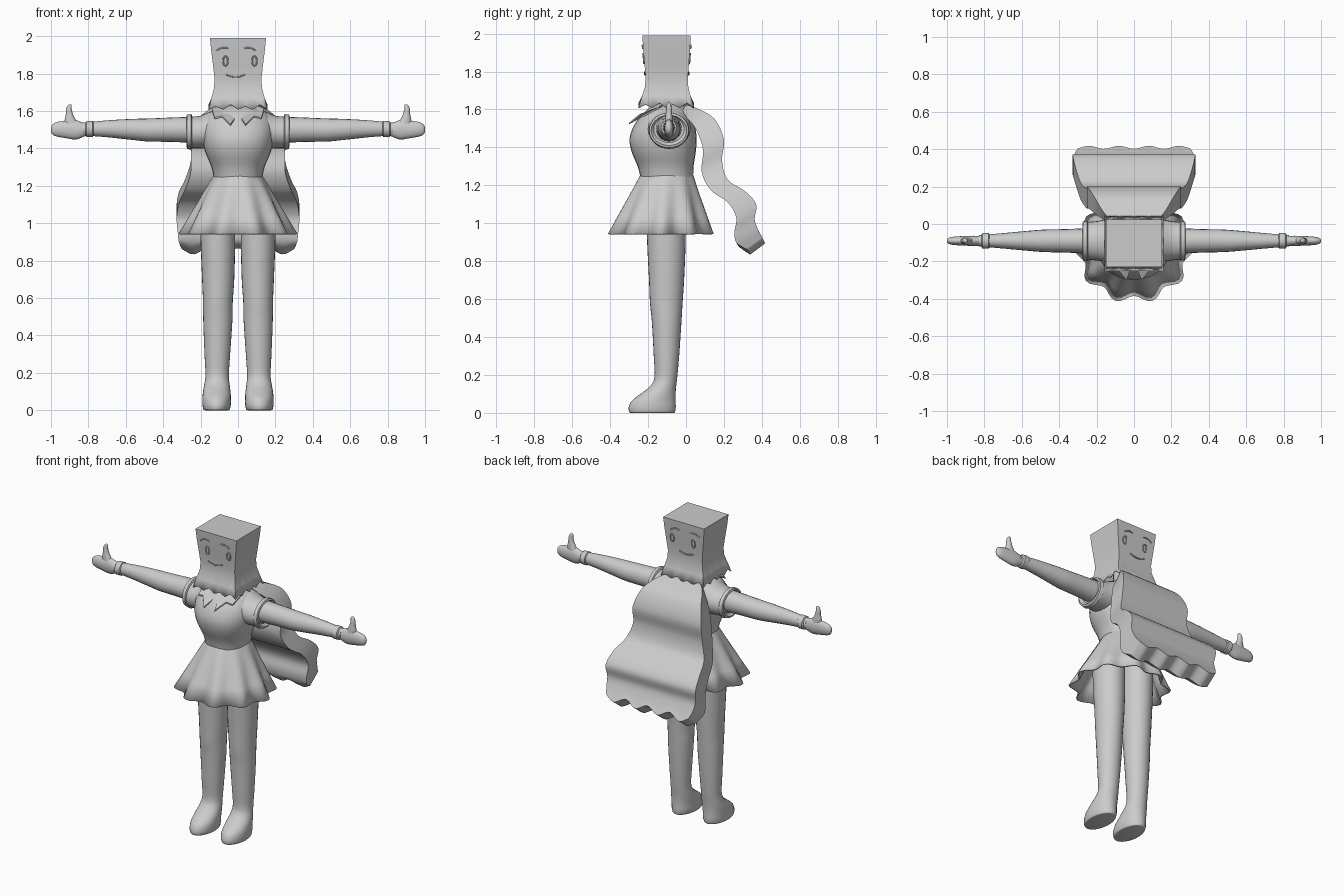
import bpy, bmesh, math
from mathutils import Vector

if "Cube" in bpy.data.objects:
    bpy.data.objects.remove(bpy.data.objects["Cube"])

GREY = bpy.data.materials.new("plain grey")
GREY.diffuse_color = (0.6, 0.6, 0.6, 1)
GREY.use_nodes = True
GREY.node_tree.nodes["Principled BSDF"].inputs["Base Color"].default_value = GREY.diffuse_color


def finish(ob, angle=40):
    ob.data.materials.append(GREY)
    bpy.ops.object.select_all(action='DESELECT')
    ob.select_set(True)
    bpy.context.view_layer.objects.active = ob
    if ob.type == 'MESH':
        bpy.ops.object.shade_smooth_by_angle(angle=math.radians(angle))
    return ob


def loft(name, rings, caps=(True, True), angle=40, thick=0):
    """Skin a list of equal-length closed rings."""
    bm = bmesh.new()
    vs = [[bm.verts.new(p) for p in r] for r in rings]
    n = len(vs[0])
    for a, b in zip(vs, vs[1:]):
        for i in range(n):
            j = (i + 1) % n
            bm.faces.new((a[i], a[j], b[j], b[i]))
    if caps[0]:
        bm.faces.new(vs[0][::-1])
    if caps[1]:
        bm.faces.new(vs[-1])
    bmesh.ops.recalc_face_normals(bm, faces=bm.faces)
    me = bpy.data.meshes.new(name)
    bm.to_mesh(me)
    bm.free()
    ob = bpy.data.objects.new(name, me)
    bpy.context.collection.objects.link(ob)
    if thick:
        m = ob.modifiers.new("thickness", 'SOLIDIFY')
        m.thickness = thick
    return finish(ob, angle)


def smooth_rows(rows, k=4):
    """Catmull-Rom interpolation of section rows."""
    out = []
    for i in range(len(rows) - 1):
        p = [Vector(rows[max(0, min(len(rows) - 1, i + d))]) for d in (-1, 0, 1, 2)]
        for s in range(k):
            t = s / k
            out.append(0.5 * (2 * p[1] + (p[2] - p[0]) * t
                              + (2 * p[0] - 5 * p[1] + 4 * p[2] - p[3]) * t * t
                              + (3 * p[1] - p[0] - 3 * p[2] + p[3]) * t ** 3))
    return out + [Vector(rows[-1])]


def upright(rows, n=28, k=4, x=0, e=1.0):
    """Horizontal oval rings from rows of z, half width, front y, back y."""
    rings = []
    for z, w, y0, y1 in smooth_rows(rows, k):
        ring = []
        for i in range(n):
            c, s = math.cos(math.tau * i / n), math.sin(math.tau * i / n)
            c, s = math.copysign(abs(c) ** e, c), math.copysign(abs(s) ** e, s)
            ring.append((x + w * c, (y0 + y1) / 2 + (y1 - y0) / 2 * s, z))
        rings.append(ring)
    return rings


def sideways(rows, side, n=20, k=3, y=-0.09):
    """Oval rings along x from rows of x, low z, high z, half depth."""
    return [[(side * x, y + d * math.cos(math.tau * i / n),
              (a + b) / 2 + (b - a) / 2 * math.sin(math.tau * i / n)) for i in range(n)]
            for x, a, b, d in smooth_rows(rows, k)]


# Torso and neck
loft("torso", upright([(1.24, .13, -.24, .038), (1.3, .142, -.255, .04), (1.38, .175, -.288, .052),
                       (1.45, .19, -.297, .056), (1.52, .19, -.272, .045), (1.58, .165, -.225, .02),
                       (1.61, .12, -.19, 0), (1.63, .07, -.15, -.03)], e=.9))
loft("neck", upright([(1.58, .06, -.16, -.04), (1.8, .06, -.16, -.04)], k=1))

# Skirt with ten flared pleats
rings = []
for t in (0, .06, .35, .7, 1):
    ring = []
    for i in range(80):
        a = math.tau * i / 80
        wave = math.cos(10 * (a + math.pi / 2) + math.pi)
        fl = t ** .95
        r = 1 + .075 * wave * fl
        ring.append(((.13 + .165 * fl) * r * math.cos(a),
                     -.101 - .032 * fl + (.139 + .133 * fl) * r * math.sin(a), 1.255 - .31 * t))
    rings.append(ring)
loft("skirt", rings, caps=(True, False), thick=.01)

# Legs, feet, arms, hands
for side, label in ((-1, "left"), (1, "right")):
    rings = []
    for z, x0, x1, y0, y1 in smooth_rows([
            (1.1, .015, .205, -.21, .0), (.9, .015, .2, -.205, -.002), (.7, .02, .192, -.195, -.01),
            (.58, .028, .187, -.19, -.018), (.48, .03, .186, -.18, -.024), (.3, .042, .179, -.17, -.036),
            (.19, .049, .174, -.166, -.046), (.14, .045, .18, -.19, -.052), (.1, .04, .187, -.24, -.055),
            (.065, .038, .19, -.285, -.055), (.03, .038, .19, -.302, -.054), (.005, .044, .185, -.3, -.058),
            (0, .052, .177, -.292, -.064)]):
        rings.append([(side * ((x0 + x1) / 2 + (x1 - x0) / 2 * math.cos(math.tau * i / 28)),
                       (y0 + y1) / 2 + (y1 - y0) / 2 * math.sin(math.tau * i / 28), z) for i in range(28)])
    loft(label + "_leg", rings)

    loft(label + "_sleeve", sideways([(.08, 1.43, 1.615, .11), (.14, 1.4, 1.6, .115), (.2, 1.4, 1.575, .105),
                                      (.25, 1.4, 1.57, .1)], side, 28))
    loft(label + "_sleeve_band", sideways([(.245, 1.4, 1.575, .1), (.25, 1.392, 1.583, .107),
                                           (.272, 1.398, 1.582, .104), (.276, 1.41, 1.57, .094),
                                           (.26, 1.425, 1.565, .08)], side, 28, 1))
    loft(label + "_arm", sideways([(.24, 1.43, 1.57, .068), (.36, 1.435, 1.565, .063), (.48, 1.437, 1.56, .06),
                                   (.56, 1.445, 1.558, .054), (.7, 1.46, 1.55, .041), (.83, 1.47, 1.537, .03)], side))
    loft(label + "_cuff", sideways([(.772, 1.468, 1.54, .034), (.777, 1.461, 1.547, .042),
                                    (.81, 1.461, 1.545, .042), (.816, 1.468, 1.537, .034)], side, k=1))
    loft(label + "_hand", sideways([(.8, 1.475, 1.53, .026), (.835, 1.458, 1.54, .027), (.87, 1.448, 1.552, .027),
                                    (.92, 1.455, 1.548, .025), (.965, 1.463, 1.542, .022),
                                    (.99, 1.473, 1.53, .016), (1, 1.49, 1.515, .006)], side))
    # Thumb points up out of the palm
    rings = []
    for z, x, w, d in smooth_rows([(1.51, .88, .045, .022), (1.55, .896, .031, .02), (1.58, .901, .02, .017),
                                   (1.61, .904, .015, .014), (1.63, .9, .011, .01), (1.636, .898, .004, .004)], 3):
        rings.append([(side * (x + w * math.cos(math.tau * i / 14)), -.09 + d * math.sin(math.tau * i / 14), z)
                      for i in range(14)])
    loft(label + "_thumb", rings)

    # Pointed collar flap
    top = [(0, -.19, 1.59), (side * .04, -.3, 1.53), (side * .085, -.245, 1.575), (side * .125, -.235, 1.565),
           (side * .14, -.14, 1.615), (side * .06, -.1, 1.64)]
    loft(label + "_collar", [top, [(x, y, z - .008) for x, y, z in top]])

# Paper bag head: square section, ragged open hem
rings = []
for k, (z, w, y0, y1) in enumerate([(1.99, .15, -.23, .025), (1.92, .143, -.226, .021), (1.84, .133, -.219, .015),
                                    (1.77, .125, -.213, .01), (1.72, .129, -.216, .012),
                                    (1.67, .142, -.232, .024), (1.62, .157, -.25, .042)]):
    ring = []
    corners = [(-w, y0), (w, y0), (w, y1), (-w, y1)]
    for c in range(4):
        (xa, ya), (xb, yb) = corners[c], corners[(c + 1) % 4]
        for i in range(16):
            t = i / 16
            rag = .011 * math.cos(math.tau * 4 * t) + .004 * math.sin(math.tau * 2 * t) if k == 6 else 0
            ring.append((xa + (xb - xa) * t, ya + (yb - ya) * t, z - rag))
    rings.append(ring)
loft("paper_bag_head", rings, caps=(True, False), thick=.006)


# Face drawn in thin raised lines on both sides of the bag
def line(name, pts, closed=False):
    cu = bpy.data.curves.new(name, 'CURVE')
    cu.dimensions = '3D'
    cu.bevel_depth = .004
    cu.bevel_resolution = 1
    sp = cu.splines.new('POLY')
    sp.points.add(len(pts) - 1)
    for p, q in zip(sp.points, pts):
        p.co = (*q, 1)
    sp.use_cyclic_u = closed
    ob = bpy.data.objects.new(name, cu)
    bpy.context.collection.objects.link(ob)
    finish(ob)


def bag_y(z, back):
    t = (z - 1.77) / .22
    return .01 + .016 * t + .003 if back else -.213 - .018 * t - .003


for back, label in ((False, "front"), (True, "back")):
    for ex, bx in ((-.067, -.083), (.088, .063)):
        ring = [(ex + .013 * math.cos(a), 1.868 + .026 * math.sin(a)) for a in
                [math.tau * i / 16 for i in range(16)]]
        line(label + "_eye", [(x, bag_y(z, back), z) for x, z in ring], True)
        tilt = .006 if bx < 0 else -.006
        brow = [(bx + .032 * u, 1.928 + .01 * (1 - u * u) + tilt * u) for u in [i / 4 - 1 for i in range(9)]]
        line(label + "_eyebrow", [(x, bag_y(z, back), z) for x, z in brow])
    smile = [(-.013 + .052 * u, 1.782 + .014 * u * u) for u in [i / 5 - 1 for i in range(11)]]
    line(label + "_smile", [(x, bag_y(z, back), z) for x, z in smile])

# Cape: thick wavy slab; rows of outer y, z, inner y, z, half width
rows = smooth_rows([(.0, 1.625, -.03, 1.58, .1), (.06, 1.605, .02, 1.54, .16), (.15, 1.55, .06, 1.48, .215),
                    (.2, 1.44, .09, 1.385, .25), (.19, 1.33, .083, 1.27, .253), (.22, 1.23, .13, 1.175, .285),
                    (.31, 1.17, .22, 1.11, .315), (.37, 1.1, .265, 1.03, .328), (.362, 1.02, .255, .95, .322),
                    (.385, .955, .27, .89, .315), (.41, .91, .33, .85, .3)], 5)
N = 40
rings = []
for k, (oy, oz, iy, iz, w) in enumerate(rows):
    hem = max(0, (k - len(rows) + 9) / 8)
    outer, inner = [], []
    for i in range(N + 1):
        u = 2 * i / N - 1
        wave = -.016 * hem * math.cos(math.tau * u * w / .16)
        outer.append((u * w, oy + wave * .5, oz - wave))
        inner.append((u * w, iy + wave * .5, iz - wave))
    rings.append(outer + inner[::-1])
cape = loft("cape", rings, caps=(False, False), angle=50)
# Close the neck end and the scalloped hem with strips of quads
bm = bmesh.new()
bm.from_mesh(cape.data)
bm.verts.ensure_lookup_table()
M = 2 * (N + 1)
for base in (0, (len(rows) - 1) * M):
    for i in range(N):
        bm.faces.new([bm.verts[base + j] for j in (i, i + 1, M - 2 - i, M - 1 - i)])
bmesh.ops.recalc_face_normals(bm, faces=bm.faces)
bm.to_mesh(cape.data)
bm.free()
bpy.context.view_layer.objects.active = cape
cape.select_set(True)
bpy.ops.object.shade_smooth_by_angle(angle=math.radians(50))
